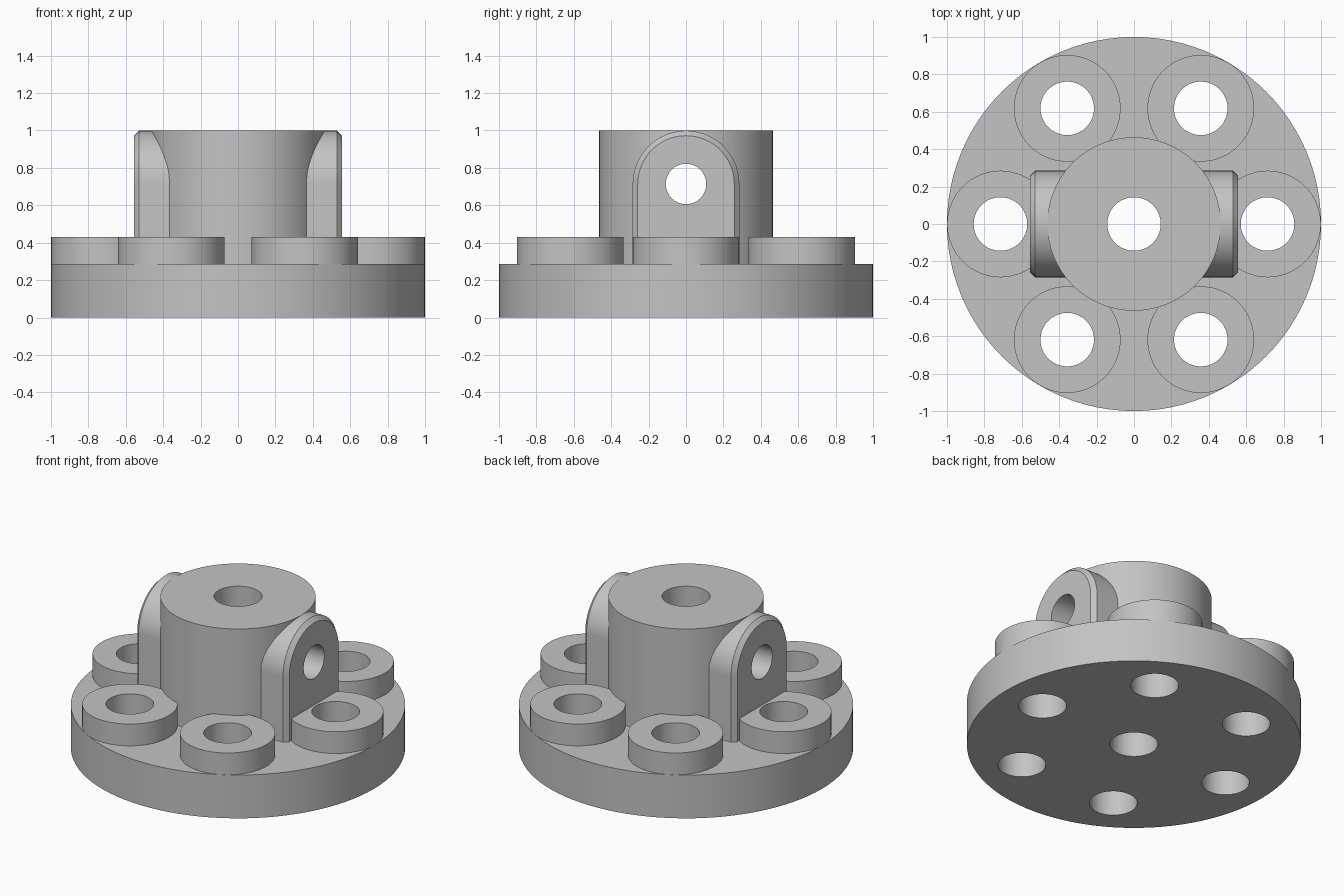
import bpy, bmesh
from math import pi, cos, sin, radians
from mathutils import Matrix

SEG = 96
BOLT_RING = 0.714
BASE_TOP = 0.286
BORE_Z = 0.714

default = bpy.data.objects.get("Cube")
if default:
    bpy.data.objects.remove(default, do_unlink=True)

metal = bpy.data.materials.new("plain grey")
metal.use_nodes = True
grey = (0.55, 0.55, 0.55, 1)
metal.diffuse_color = grey
metal.node_tree.nodes["Principled BSDF"].inputs["Base Color"].default_value = grey


def add_cylinder(bm, r, z0, z1, x=0, y=0):
    place = Matrix.Translation((x, y, (z0 + z1) / 2))
    bmesh.ops.create_cone(bm, cap_ends=True, segments=SEG, radius1=r,
                          radius2=r, depth=z1 - z0, matrix=place)


def finish(name, bm):
    bmesh.ops.recalc_face_normals(bm, faces=bm.faces)
    mesh = bpy.data.meshes.new(name)
    bm.to_mesh(mesh)
    bm.free()
    mesh.materials.append(metal)
    obj = bpy.data.objects.new(name, mesh)
    bpy.context.collection.objects.link(obj)
    return obj


def cut_and_smooth(obj, cutters):
    bpy.ops.object.select_all(action='DESELECT')
    obj.select_set(True)
    bpy.context.view_layer.objects.active = obj
    for cutter in cutters:
        mod = obj.modifiers.new("hole", 'BOOLEAN')
        mod.operation = 'DIFFERENCE'
        mod.solver = 'EXACT'
        mod.object = cutter
        bpy.ops.object.modifier_apply(modifier=mod.name)
    bpy.ops.object.shade_smooth_by_angle(angle=radians(30))


bolt_spots = [(BOLT_RING * cos(i * pi / 3), BOLT_RING * sin(i * pi / 3))
              for i in range(6)]

# Cutters: vertical holes and the cross bore
bm = bmesh.new()
for x, y in bolt_spots + [(0, 0)]:
    add_cylinder(bm, 0.143, -0.2, 1.2, x, y)
vertical_holes = finish("vertical_hole_cutter", bm)

bm = bmesh.new()
add_cylinder(bm, 0.108, -0.8, 0.8)
bm.transform(Matrix.Translation((0, 0, BORE_Z)) @ Matrix.Rotation(pi / 2, 4, 'Y'))
cross_bore = finish("cross_bore_cutter", bm)

# Base flange
bm = bmesh.new()
add_cylinder(bm, 1, 0, BASE_TOP)
cut_and_smooth(finish("base_flange", bm), [vertical_holes])

# Bolt bosses
for i, (x, y) in enumerate(bolt_spots):
    bm = bmesh.new()
    add_cylinder(bm, 0.285, BASE_TOP, 0.43, x, y)
    cut_and_smooth(finish(f"bolt_boss_{i + 1}", bm), [vertical_holes])

# Central hub
bm = bmesh.new()
add_cylinder(bm, 0.464, BASE_TOP, 1)
cut_and_smooth(finish("hub", bm), [vertical_holes, cross_bore])


# Arched side lugs with a chamfered outer rim
def arch_ring(bm, x, r):
    outline = [(-r, BASE_TOP)]
    outline += [(-r * cos(pi * i / 48), BORE_Z + r * sin(pi * i / 48))
                for i in range(49)]
    outline.append((r, BASE_TOP))
    return [bm.verts.new((x, y, z)) for y, z in outline]


for name, side in (("left_lug", 1), ("right_lug", -1)):
    bm = bmesh.new()
    rings = [arch_ring(bm, side * x, r)
             for x, r in ((0.3, 0.285), (0.528, 0.285), (0.555, 0.258))]
    for a, b in zip(rings, rings[1:]):
        for i in range(len(a)):
            j = (i + 1) % len(a)
            bm.faces.new((a[i], a[j], b[j], b[i]))
    bm.faces.new(rings[0])
    bm.faces.new(rings[-1])
    cut_and_smooth(finish(name, bm), [cross_bore])

for cutter in (vertical_holes, cross_bore):
    bpy.data.objects.remove(cutter, do_unlink=True)
